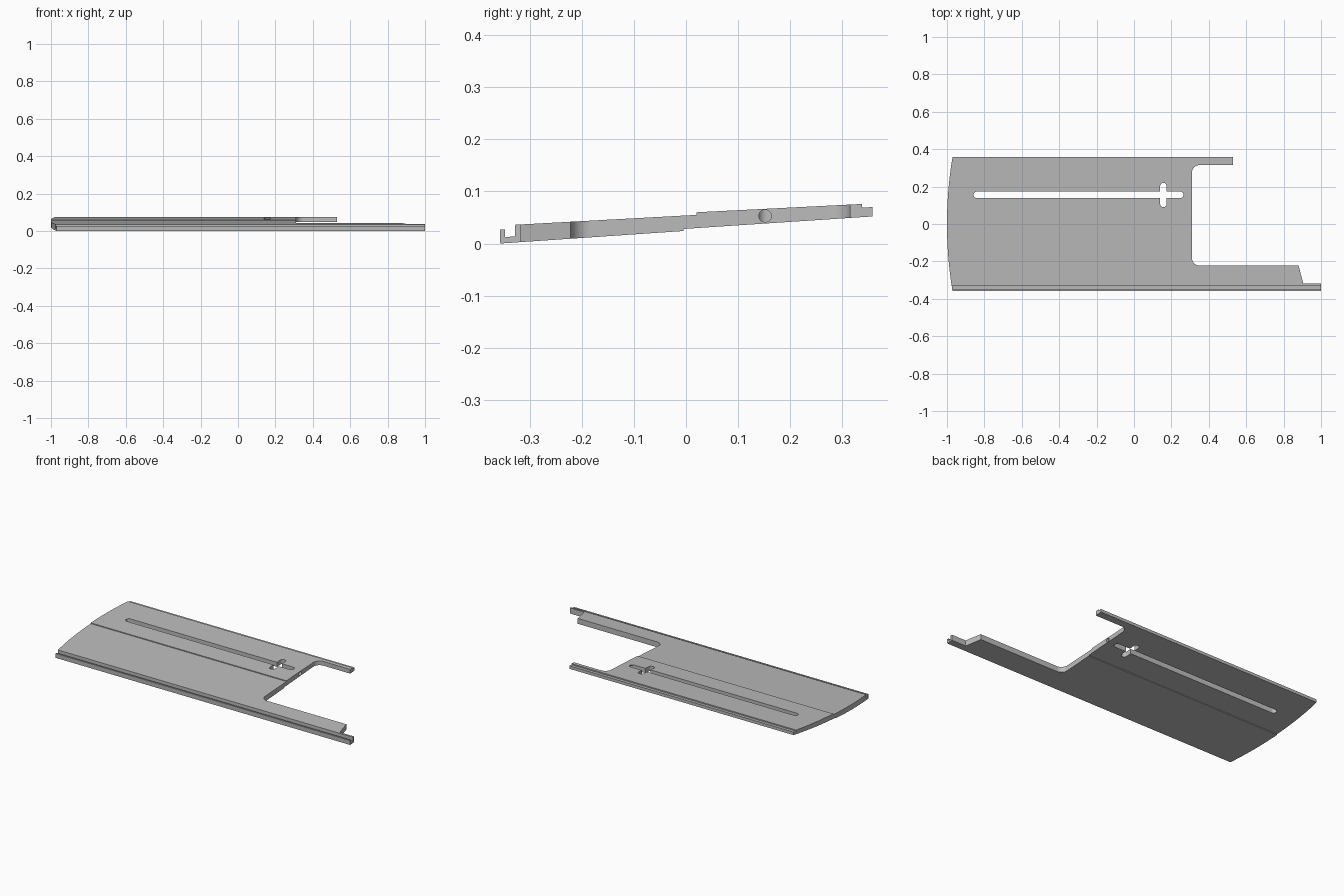
import bpy, bmesh, math
from mathutils import Vector

if "Cube" in bpy.data.objects:
    bpy.data.objects.remove(bpy.data.objects["Cube"])

grey = bpy.data.materials.new("plain_grey")
grey.use_nodes = True
GREY = (0.5, 0.5, 0.5, 1)
grey.diffuse_color = GREY
grey.node_tree.nodes["Principled BSDF"].inputs["Base Color"].default_value = GREY


def prism(name, points, direction):
    """Extrude a closed loop of 3D points along a direction."""
    bm = bmesh.new()
    face = bm.faces.new([bm.verts.new(p) for p in points])
    new = bmesh.ops.extrude_face_region(bm, geom=[face])["geom"]
    verts = [g for g in new if isinstance(g, bmesh.types.BMVert)]
    bmesh.ops.translate(bm, verts=verts, vec=Vector(direction))
    bmesh.ops.recalc_face_normals(bm, faces=bm.faces)
    mesh = bpy.data.meshes.new(name)
    bm.to_mesh(mesh)
    bm.free()
    mesh.materials.append(grey)
    ob = bpy.data.objects.new(name, mesh)
    bpy.context.collection.objects.link(ob)
    return ob


def arc(cx, cy, r, start, end, n=12):
    angles = [math.radians(start + (end - start) * i / n) for i in range(n + 1)]
    return [(cx + r * math.cos(a), cy + r * math.sin(a)) for a in angles]


def flat(name, outline):
    return prism(name, [(x, y, -0.1) for x, y in outline], (0, 0, 0.3))


# Tilted cross-section: front hook and groove, stepped panel, back ledge
section = [(-0.357, 0.0), (-0.005, 0.024), (-0.005, 0.028), (0.358, 0.052),
           (0.358, 0.070), (0.338, 0.069), (0.338, 0.076), (0.02, 0.060),
           (0.02, 0.055), (-0.329, 0.036), (-0.329, 0.0135), (-0.348, 0.0125),
           (-0.348, 0.027), (-0.358, 0.027)]
panel = prism("sliding_panel", [(-1.1, y, z) for y, z in section], (2.2, 0, 0))

# Plan outline: bowed end, rounded notch and two uneven arms
R = 2.175
f = 0.04
outline = arc(-1 + R, 0, R, 169.5, 190.5, 32)
outline += [(1.0, -0.4), (1.0, -0.318), (0.905, -0.318), (0.88, -0.222)]
outline += arc(0.31 + f, -0.222 + f, f, 270, 180)
outline += arc(0.31 + f, 0.315 - f, f, 180, 90)
outline += [(0.53, 0.315), (0.53, 0.4)]
plan = flat("plan_cutter", outline)

# Long slot, cross slot and the round bore in the notch edge
r = 0.017
slot = flat("slot_cutter", arc(0.265 - r, 0.156, r, -90, 90)
            + arc(-0.858 + r, 0.156, r, 90, 270))
cross = flat("cross_cutter", arc(0.157, 0.22 - r, r, 0, 180)
             + arc(0.157, 0.09 + r, r, 180, 360))
bore = prism("bore_cutter", [(0.24, y, z) for y, z in
             arc(0.152, 0.053, 0.012, 0, 345, 23)], (0.12, 0, 0))

cutters = [(plan, 'INTERSECT'), (slot, 'DIFFERENCE'),
           (cross, 'DIFFERENCE'), (bore, 'DIFFERENCE')]
for cutter, operation in cutters:
    cutter.hide_render = True
    mod = panel.modifiers.new(cutter.name, 'BOOLEAN')
    mod.object = cutter
    mod.operation = operation
    mod.solver = 'EXACT'

# Bake the cuts and discard the cutters
bpy.context.view_layer.update()
deps = bpy.context.evaluated_depsgraph_get()
baked = bpy.data.meshes.new_from_object(panel.evaluated_get(deps))
panel.modifiers.clear()
panel.data = baked
baked.materials.clear()
baked.materials.append(grey)
for polygon in baked.polygons:
    polygon.material_index = 0
for cutter, _ in cutters:
    bpy.data.objects.remove(cutter)

bpy.ops.object.select_all(action='DESELECT')
panel.select_set(True)
bpy.context.view_layer.objects.active = panel
bpy.ops.object.shade_smooth_by_angle(angle=math.radians(25))
